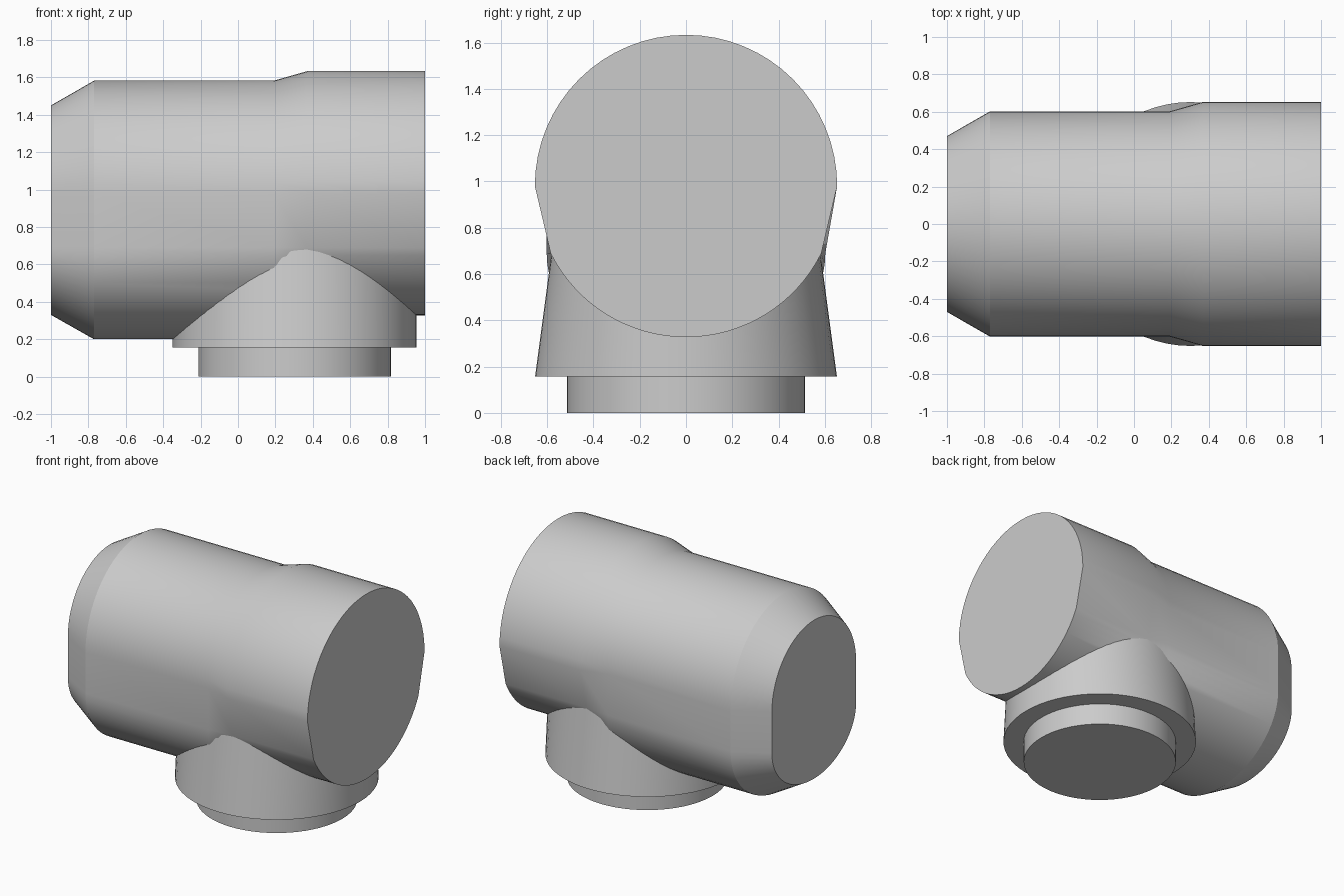
import bpy, bmesh
from math import sin, cos, pi, radians

if "Cube" in bpy.data.objects:
    bpy.data.objects.remove(bpy.data.objects["Cube"])

grey = bpy.data.materials.new("plain grey")
grey.use_nodes = True
colour = (0.6, 0.6, 0.6, 1)
grey.diffuse_color = colour
grey.node_tree.nodes["Principled BSDF"].inputs["Base Color"].default_value = colour


def loft(name, rings):
    """Skin a list of equal-length rings and cap both ends."""
    bm = bmesh.new()
    loops = [[bm.verts.new(p) for p in ring] for ring in rings]
    n = len(loops[0])
    for a, b in zip(loops, loops[1:]):
        for i in range(n):
            j = (i + 1) % n
            bm.faces.new((a[i], a[j], b[j], b[i]))
    bm.faces.new(loops[0])
    bm.faces.new(loops[-1])
    bmesh.ops.recalc_face_normals(bm, faces=bm.faces)
    mesh = bpy.data.meshes.new(name)
    bm.to_mesh(mesh)
    bm.free()
    mesh.materials.append(grey)
    obj = bpy.data.objects.new(name, mesh)
    bpy.context.collection.objects.link(obj)
    bpy.ops.object.select_all(action='DESELECT')
    bpy.context.view_layer.objects.active = obj
    obj.select_set(True)
    bpy.ops.object.shade_smooth_by_angle(angle=radians(25))
    return obj


STEPS = 32
AXIS_Z = 0.98
LOWER_Z = 0.69


def deep_section(x, r, depth):
    """Round top, short straight sides, elliptical belly."""
    angles = [pi * i / STEPS for i in range(STEPS + 1)]
    top = [(x, r * cos(a), AXIS_Z + r * sin(a)) for a in angles]
    belly = [(x, -r * cos(a), LOWER_Z - depth * sin(a)) for a in angles]
    return top + belly


def round_section(x, r):
    """Full circle with points matching the deep section."""
    skip = radians(26.5)
    angles = [pi * i / STEPS for i in range(STEPS + 1)]
    angles += [pi + skip + (pi - 2 * skip) * i / STEPS for i in range(STEPS + 1)]
    return [(x, r * cos(a), AXIS_Z + r * sin(a)) for a in angles]


def upright_section(z, rx, ry):
    return [(0.303 + rx * cos(pi * i / STEPS), ry * sin(pi * i / STEPS), z)
            for i in range(2 * STEPS)]


# Horizontal body: chamfered deep end, flaring to a round socket
loft("body", [deep_section(-1, 0.47, 0.36),
              deep_section(-0.77, 0.602, 0.49),
              deep_section(0.19, 0.602, 0.49),
              round_section(0.37, 0.653),
              round_section(1, 0.653)])

# Collar under the body, its sides leaning inward front and back
loft("collar", [upright_section(0.157, 0.652, 0.652),
                upright_section(0.75, 0.652, 0.573)])

# Narrow neck at the base
loft("neck", [upright_section(0, 0.515, 0.515),
              upright_section(0.17, 0.515, 0.515)])
